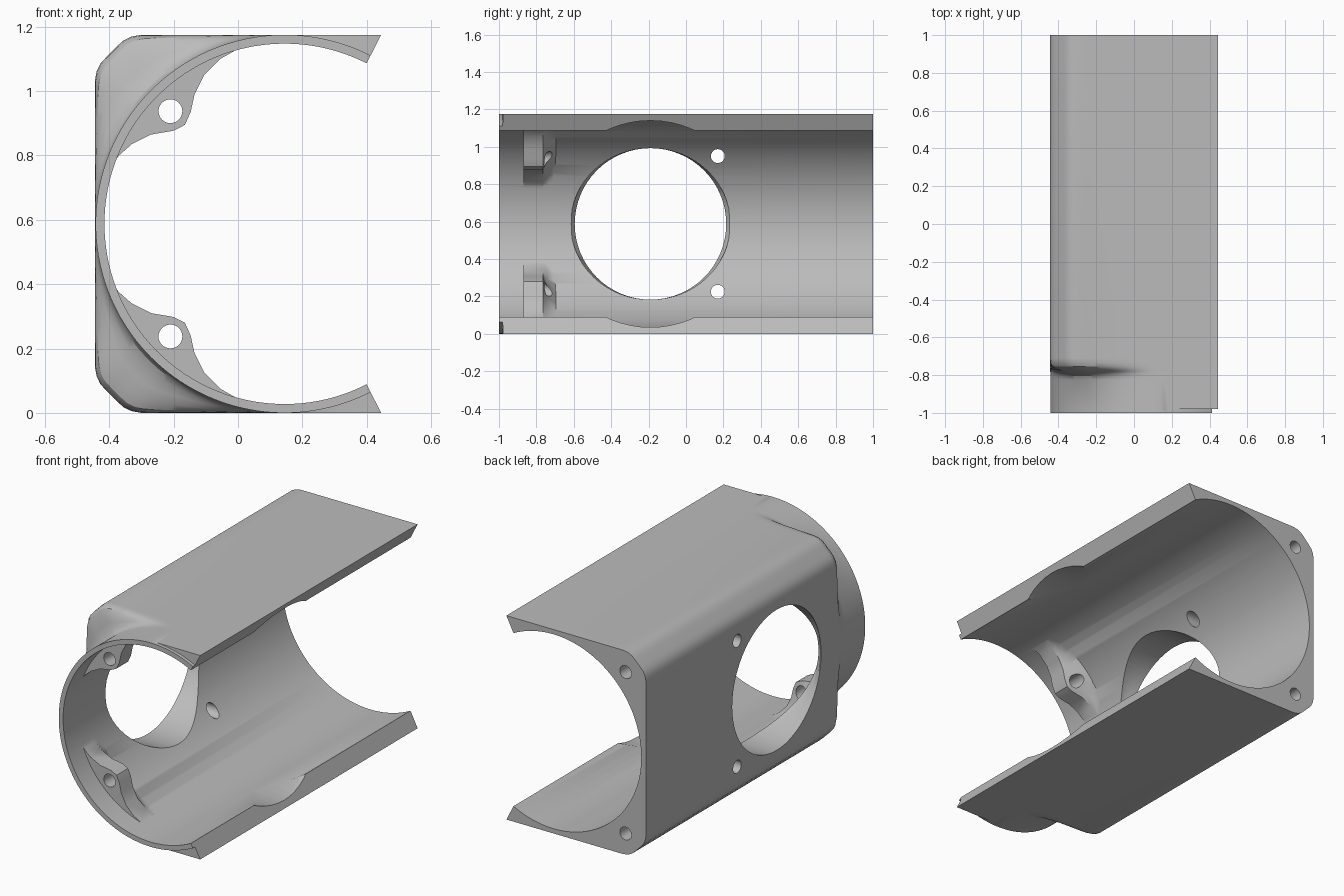
import bpy, bmesh
from math import sin, cos, pi, radians, atan2, hypot

if "Cube" in bpy.data.objects:
    bpy.data.objects.remove(bpy.data.objects["Cube"], do_unlink=True)

CX, CZ = 0.145, 0.5875           # bore axis
BORE, TUBE, SIDE = 0.56, 0.5875, 0.59
FAN_Y = -0.19                    # centre of the large side opening

grey = bpy.data.materials.new("plain grey")
grey.use_nodes = True
colour = (0.5, 0.5, 0.5, 1)
grey.diffuse_color = colour
grey.node_tree.nodes["Principled BSDF"].inputs["Base Color"].default_value = colour


def loft(name, sections):
    """Skin matching closed rings of points and cap both ends."""
    bm = bmesh.new()
    rings = [[bm.verts.new(p) for p in ring] for ring in sections]
    n = len(rings[0])
    for a, b in zip(rings, rings[1:]):
        for i in range(n):
            j = (i + 1) % n
            bm.faces.new((a[i], a[j], b[j], b[i]))
    bm.faces.new(rings[0][::-1])
    bm.faces.new(rings[-1])
    bmesh.ops.recalc_face_normals(bm, faces=bm.faces)
    mesh = bpy.data.meshes.new(name)
    bm.to_mesh(mesh)
    bm.free()
    mesh.materials.append(grey)
    ob = bpy.data.objects.new(name, mesh)
    bpy.context.collection.objects.link(ob)
    return ob


def combine(body, tool, operation):
    """Apply a boolean and discard the tool."""
    mod = body.modifiers.new(operation, 'BOOLEAN')
    mod.operation, mod.solver, mod.object = operation, 'EXACT', tool
    bpy.context.view_layer.objects.active = body
    bpy.ops.object.modifier_apply(modifier=mod.name)
    bpy.data.objects.remove(tool, do_unlink=True)


def ring_x(x, y, z, ry, rz, n=64):
    return [(x, y + ry * cos(2 * pi * i / n), z + rz * sin(2 * pi * i / n)) for i in range(n)]


def ring_y(y, x, z, r, n=32):
    return [(x + r * cos(2 * pi * i / n), y, z + r * sin(2 * pi * i / n)) for i in range(n)]


def smooth_min(a, b, k=0.035):
    h = max(k - abs(a - b), 0) / k
    return min(a, b) - h * h * k / 4


def box_radius(a):
    """Distance from the bore axis to the square housing with its chamfered corners."""
    u, v = -cos(a), abs(sin(a))
    top = TUBE / max(v, 1e-6)
    if u <= 0:
        return top
    wall = SIDE / max(u, 1e-6)
    chamfer = 1.0725 / (u + v)
    if abs(top - wall) > 0.3:
        return min(top, wall)
    return smooth_min(smooth_min(top, chamfer), wall)


# Housing: round tube at the front that swells into a square body
start = atan2(TUBE, 0.3)
STEPS = 120
angles = [start + (2 * pi - 2 * start) * i / STEPS for i in range(STEPS + 1)]


def housing_section(y, swell, lip=False):
    outer = []
    for a in angles:
        box = box_radius(a)
        r = TUBE + (box - TUBE) * swell
        if cos(a) > 0:
            r = TUBE if lip else box
        outer.append((CX + r * cos(a), y, CZ + r * sin(a)))
    inner = [(CX + BORE * cos(a), y, CZ + BORE * sin(a)) for a in reversed(angles)]
    return outer + inner


sections = [housing_section(-1, 0, True), housing_section(-0.98, 0, True),
            housing_section(-0.979, 0)]
for y, swell in ((-0.825, 0), (-0.805, 0.06), (-0.79, 0.2), (-0.78, 0.42), (-0.77, 0.7),
                 (-0.755, 0.9), (-0.735, 0.98), (-0.71, 1), (1, 1)):
    sections.append(housing_section(y, swell))
housing = loft("housing", sections)

# Screw bosses inside the front of the tube
boss_edge = [(-0.395, 0.765), (-0.37, 0.8), (-0.33, 0.835), (-0.27, 0.865), (-0.2, 0.877),
             (-0.165, 0.895), (-0.147, 0.935), (-0.135, 0.99), (-0.105, 1.05),
             (-0.055, 1.1), (0.01, 1.137)]


def boss_section(y, side, blend):
    ring, back = [], []
    for x, z in boss_edge:
        dx, dz = x - CX, z - CZ
        r, a = hypot(dx, dz), atan2(dz, dx)
        r += (0.566 - r) * blend
        ring.append((CX + r * cos(a), y, CZ + side * r * sin(a)))
        back.append((CX + 0.574 * cos(a), y, CZ + side * 0.574 * sin(a)))
    return ring + back[::-1]


for side in (1, -1):
    boss = loft("screw_boss", [boss_section(y, side, b) for y, b in
                               ((-0.87, 0), (-0.765, 0), (-0.745, 0.5), (-0.69, 1))])
    combine(housing, boss, 'UNION')

# Large side opening, flared slightly where it meets the bore
combine(housing, loft("side_opening", [
    ring_x(-0.6, FAN_Y, CZ, 0.405, 0.405), ring_x(-0.44, FAN_Y, CZ, 0.405, 0.405),
    ring_x(-0.41, FAN_Y, CZ, 0.4275, 0.405), ring_x(0, FAN_Y, CZ, 0.4275, 0.405)]), 'DIFFERENCE')

# Arched notch in both open edges
combine(housing, loft("edge_notch", [
    ring_x(x, FAN_Y, CZ, 0.5525, 0.5525) for x in (0.15, 0.7)]), 'DIFFERENCE')

# Screw holes: through the bosses, through the side wall and blind in the back corners
for side in (1, -1):
    holes = [[ring_y(y, -0.21, CZ + side * 0.35, 0.037) for y in (-0.95, -0.6)],
             [ring_x(x, 0.17, CZ + side * 0.3625, 0.037, 0.037, 32) for x in (-0.6, 0)],
             [ring_y(y, -0.315, CZ + side * 0.465, 0.037) for y in (0.75, 1.1)]]
    for hole in holes:
        combine(housing, loft("screw_hole", hole), 'DIFFERENCE')

# Smooth curved walls, keep machined edges sharp
bpy.ops.object.select_all(action='DESELECT')
housing.select_set(True)
bpy.context.view_layer.objects.active = housing
bpy.ops.object.shade_smooth_by_angle(angle=radians(30))
